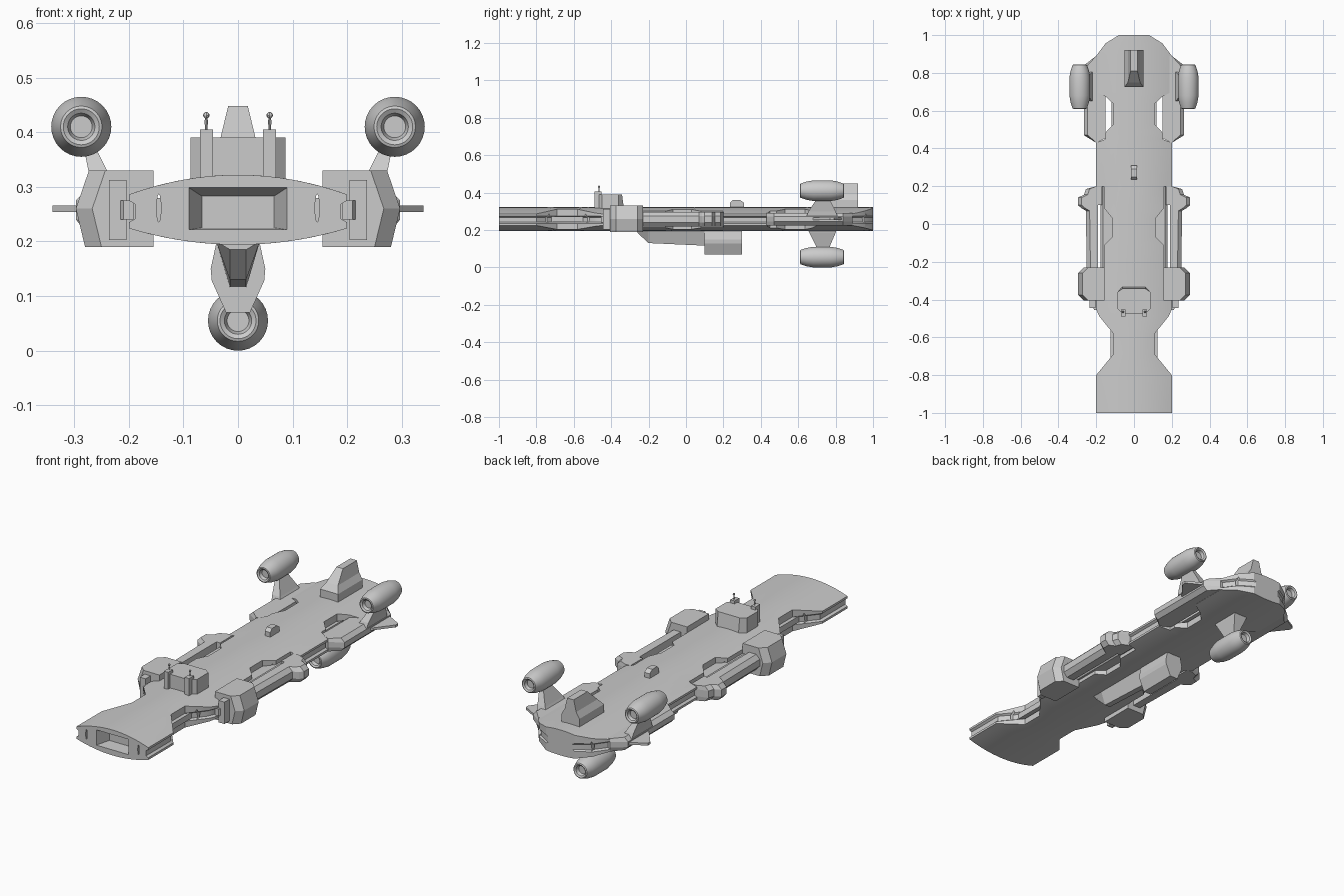
import bpy, bmesh, math
from mathutils import Vector

old = bpy.data.objects.get("Cube")
if old:
    bpy.data.objects.remove(old, do_unlink=True)

grey = bpy.data.materials.new("hull_grey")
grey.use_nodes = True
grey.diffuse_color = (0.6, 0.6, 0.6, 1)
grey.node_tree.nodes["Principled BSDF"].inputs["Base Color"].default_value = (0.6, 0.6, 0.6, 1)


def loft(name, rings, smooth=False):
    """Skin equal-length rings of points and cap both ends."""
    bm = bmesh.new()
    loops = [[bm.verts.new(p) for p in ring] for ring in rings]
    n = len(loops[0])
    for a, b in zip(loops, loops[1:]):
        for i in range(n):
            j = (i + 1) % n
            bm.faces.new((a[i], a[j], b[j], b[i]))
    bm.faces.new(loops[0])
    bm.faces.new(loops[-1])
    bmesh.ops.recalc_face_normals(bm, faces=bm.faces)
    mesh = bpy.data.meshes.new(name)
    bm.to_mesh(mesh)
    bm.free()
    mesh.materials.append(grey)
    ob = bpy.data.objects.new(name, mesh)
    bpy.context.collection.objects.link(ob)
    if smooth:
        shade(ob)
    return ob


def shade(ob):
    bpy.ops.object.select_all(action='DESELECT')
    ob.select_set(True)
    bpy.context.view_layer.objects.active = ob
    bpy.ops.object.shade_smooth_by_angle(angle=math.radians(30))


def pair(name, rings, smooth=False):
    """Left part (+x) and its mirror image."""
    for side, s in (("left", 1), ("right", -1)):
        loft(f"{side}_{name}", [[(s * x, y, z) for x, y, z in r] for r in rings], smooth)


def plan(outline, *levels):
    return [[(x, y, z) for x, y in outline] for z in levels]


def section(outline, *stations):
    return [[(x, y, z) for x, z in outline] for y in stations]


def rect(x0, x1, y0, y1):
    return [(x0, y0), (x1, y0), (x1, y1), (x0, y1)]


def mirrored(half):
    return half + [(-x, v) for x, v in reversed(half)]


def engine_rings(cx, cz):
    profile = [(.63, .02), (.615, .025), (.61, .033), (.612, .038), (.645, .049), (.68, .055),
               (.775, .055), (.81, .049), (.842, .038), (.845, .033), (.84, .025), (.825, .02)]
    angles = [math.tau * i / 32 for i in range(32)]
    return [[(cx + r * math.cos(a), y, cz + r * math.sin(a)) for a in angles] for y, r in profile]


# Main hull: lens-shaped section with a groove along each side
def top(x):
    return .322 - .9 * x * x


def bottom(x):
    return .194 + .75 * x * x


def hull_ring(y, w):
    ts = [i / 8 for i in range(-8, 9)]
    ring = [(w * t, y, top(w * t)) for t in ts]
    g = w - .012
    ring += [(w, y, .275), (g, y, .268), (g, y, .242), (w, y, .235)]
    ring += [(w * t, y, bottom(w * t)) for t in reversed(ts)]
    ring += [(-w, y, .235), (-g, y, .242), (-g, y, .268), (-w, y, .275)]
    return ring


stations = [(-1, .2), (-.8, .2), (-.69, .11), (-.58, .11), (-.487, .185), (-.45, .2),
            (-.24, .2), (-.235, .155), (-.11, .155), (-.07, .115), (.03, .115), (.08, .155),
            (.197, .155), (.2, .2), (.43, .2), (.45, .15), (.485, .15), (.53, .108),
            (.635, .108), (.675, .15), (.7, .2), (.89, .2), (.957, .15), (1, .08)]
hull = loft("main_hull", [hull_ring(y, w) for y, w in stations])

# Bow opening and the narrow slits running through the hull
opening = loft("bow_cutter", [
    [(x * .1, -1.03, z) for x, z in ((-1, .22), (1, .22), (1, .305), (-1, .305))],
    [(x * .066, -.93, z) for x, z in ((-1, .225), (1, .225), (1, .283), (-1, .283))]])
cutters = [opening]
for s in (1, -1):
    oval = [(s * .145 + .004 * math.cos(math.tau * i / 12),
             .261 + .026 * math.sin(math.tau * i / 12)) for i in range(12)]
    cutters.append(loft("slit_cutter", section(oval, -1.1, 1.1)))
bpy.context.view_layer.objects.active = hull
for c in cutters:
    mod = hull.modifiers.new("cut", 'BOOLEAN')
    mod.operation, mod.solver, mod.object = 'DIFFERENCE', 'EXACT', c
    bpy.ops.object.modifier_apply(modifier=mod.name)
    bpy.data.objects.remove(c, do_unlink=True)
shade(hull)

# Rails lying in the side notches
pair("neck_rail", plan(rect(.09, .125, -.72, -.55), .242, .272))
pair("rear_rail", plan(rect(.09, .12, .49, .67), .242, .272))
pair("middle_rail", section([(.1, .23), (.165, .23), (.177, .242), (.177, .27), (.165, .28), (.1, .28)], -.24, .2))

# Side arms with a stepped rear end
arm = [(.19, -.24), (.25, -.24), (.255, .07), (.28, .085), (.297, .1), (.297, .14),
       (.265, .155), (.255, .185), (.2, .2), (.17, .2), (.17, .1), (.19, .1)]
arm_in = [(x - .02 if x > .22 else x, y) for x, y in arm]
pair("side_arm", [[(x, y, z) for x, y in o] for o, z in
                  ((arm_in, .218), (arm, .24), (arm, .275), (arm_in, .295))])

# Forward side pods with bulged outer faces
def pod_outline(x, c=.03):
    return [(.155, -.405), (x - c, -.405), (x, -.375), (x, -.26), (x - c, -.23), (.155, -.23)]


pair("side_pod", [[(x, y, z) for x, y in pod_outline(w)] for w, z in
                  ((.28, .19), (.297, .26), (.273, .33))])
pair("pod_front_box", plan(rect(.204, .236, -.445, -.4), .203, .313))
pair("pod_front_nub", plan([(.19, -.455), (.21, -.455), (.218, -.44), (.218, -.4), (.19, -.4)], .24, .275))

# Rear wings, bevelled along the outer edge
wing = [(.15, .455), (.2, .43), (.265, .47), (.265, .84), (.2, .89), (.15, .89)]
wing_in = [(x - .02 if x > .22 else x, y) for x, y in wing]
pair("rear_wing", [[(x, y, z) for x, y in o] for o, z in
                   ((wing_in, .225), (wing, .245), (wing, .272), (wing_in, .29))])
pair("wing_spike", plan([(.22, .66), (.27, .68), (.34, .77), (.34, .79), (.25, .84), (.22, .84)], .254, .266))

# Engines and pylons
pair("engine", engine_rings(.287, .41), True)
loft("lower_engine", engine_rings(0, .055), True)
pair("engine_pylon", [
    [(x, y, .275) for x, y in rect(.21, .265, .645, .81)],
    [(x, y, .3) for x, y in rect(.225, .268, .655, .8)],
    [(x, y, .36) for x, y in rect(.255, .28, .695, .77)],
    [(x, y, .39) for x, y in rect(.272, .292, .695, .77)]])
loft("lower_pylon", [
    [(x, y, .21) for x, y in rect(-.04, .04, .645, .81)],
    [(x, y, .185) for x, y in rect(-.035, .035, .66, .8)],
    [(x, y, .115) for x, y in rect(-.015, .015, .695, .77)],
    [(x, y, .08) for x, y in rect(-.01, .01, .695, .77)]])

# Tail fin with a sloped front
loft("tail_fin", [
    [(x, y, .3) for x, y in rect(-.05, .05, .725, .92)],
    [(x, y, .36) for x, y in rect(-.05, .05, .725, .92)],
    [(x, y, .39) for x, y in rect(-.032, .032, .75, .92)],
    [(x, y, .448) for x, y in rect(-.018, .018, .81, .92)]])

# Bridge with two front pillars and antennas
bridge = mirrored([(.06, -.475), (.087, -.45), (.087, -.36), (.06, -.33)])
bridge_top = [(x, y if y < -.34 else y - .012) for x, y in bridge]
loft("bridge", [[(x, y, .3) for x, y in bridge], [(x, y, .39) for x, y in bridge_top]])
pair("bridge_pillar", section([(.046, .3), (.07, .3), (.07, .405), (.046, .405)], -.49, -.452))


def rod(r, *levels):
    return [[(.058 + r * k * math.cos(math.tau * i / 8), -.465 + r * k * math.sin(math.tau * i / 8), z)
             for i in range(8)] for z, k in levels]


pair("antenna", rod(.002, (.4, 1), (.43, 1)))
pair("antenna_collar", rod(.003, (.414, 1), (.422, 1)))
pair("antenna_ball", rod(.006, (.425, .3), (.428, .85), (.431, 1), (.434, .85), (.437, .3)), True)

# Small deck housing
loft("deck_housing", [[(x, y, z) for y, z in ((.235, .31), (.235, .345), (.25, .36), (.29, .36), (.31, .345), (.31, .31))]
                      for x in (-.015, .015)])

# Keel: long tapered blade and deeper rear box
blade = mirrored([(.04, .2), (.015, .115)])
loft("keel_blade", [
    [(x, -.26, .2 if z > .15 else .185) for x, z in blade],
    [(x, -.2, z if z > .15 else .13) for x, z in blade],
    [(x, .13, z) for x, z in blade]])
loft("keel_box", section(mirrored([(.038, .205), (.05, .15), (.048, .128), (.022, .07)]), .1, .3))
